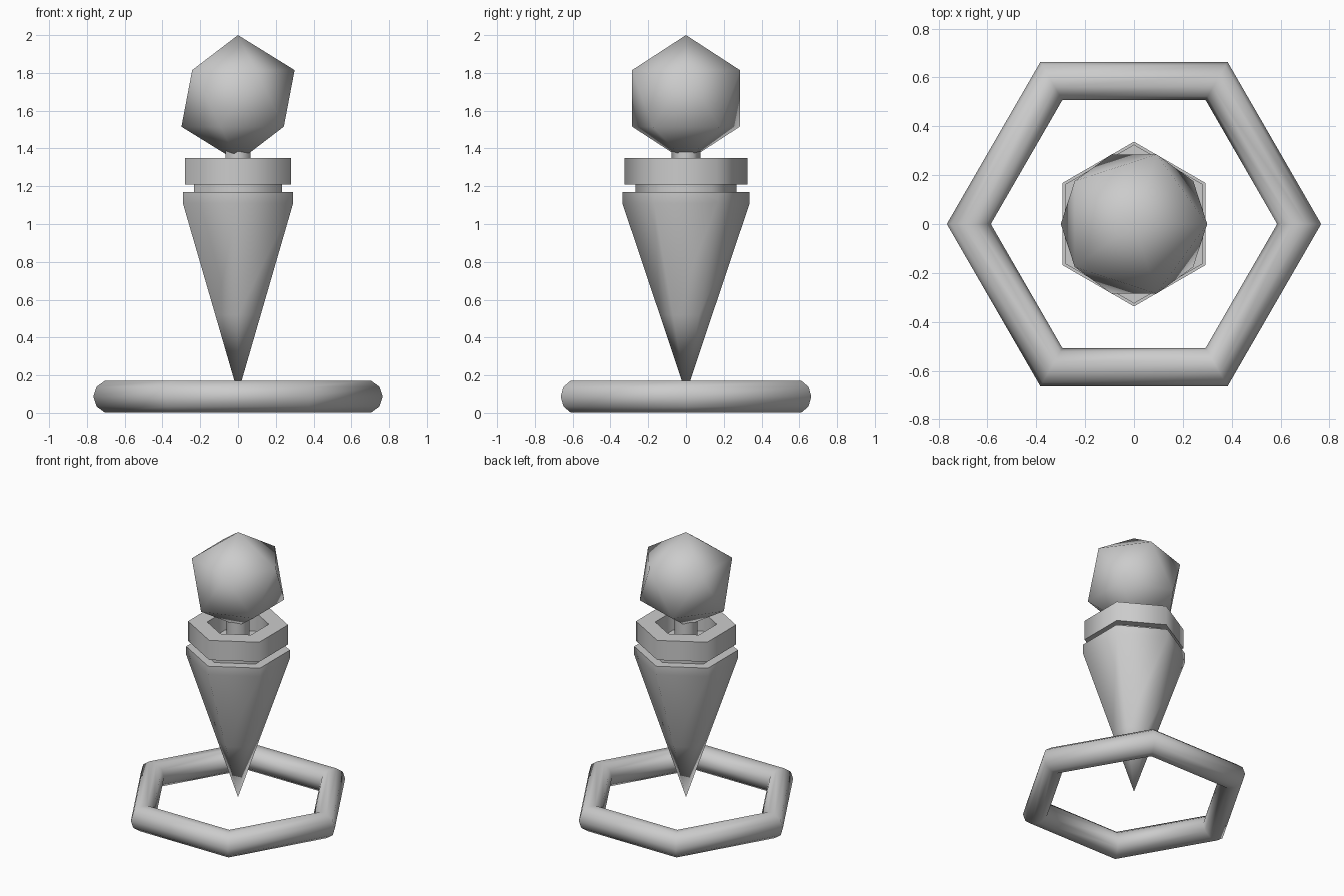
import bpy, bmesh
from math import pi, cos, sin, radians

if "Cube" in bpy.data.objects:
    bpy.data.objects.remove(bpy.data.objects["Cube"])

SIDES = 6


def smooth(obj):
    bpy.ops.object.select_all(action='DESELECT')
    obj.select_set(True)
    bpy.context.view_layer.objects.active = obj
    bpy.ops.object.shade_smooth_by_angle(angle=radians(65))


def lathe(name, profile, closed=False):
    """Six-sided lathe with corners on the +/-y axis; radius 0 makes a pole."""
    bm = bmesh.new()
    rings = []
    for r, z in profile:
        if r == 0:
            rings.append([bm.verts.new((0, 0, z))] * SIDES)
        else:
            rings.append([bm.verts.new((r * cos(pi / 2 + 2 * pi * i / SIDES),
                                        r * sin(pi / 2 + 2 * pi * i / SIDES), z))
                          for i in range(SIDES)])
    pairs = list(zip(rings, rings[1:]))
    if closed:
        pairs.append((rings[-1], rings[0]))
    for a, b in pairs:
        for i in range(SIDES):
            j = (i + 1) % SIDES
            corners = list(dict.fromkeys([a[i], a[j], b[j], b[i]]))
            bm.faces.new(corners)
    bmesh.ops.recalc_face_normals(bm, faces=bm.faces)
    mesh = bpy.data.meshes.new(name)
    bm.to_mesh(mesh)
    bm.free()
    obj = bpy.data.objects.new(name, mesh)
    bpy.context.collection.objects.link(obj)
    smooth(obj)
    return obj


# Ground ring around the point
bpy.ops.mesh.primitive_torus_add(major_segments=SIDES, minor_segments=10,
                                 major_radius=0.676, minor_radius=0.09,
                                 location=(0, 0, 0.0865))
ring = bpy.context.object
ring.name = "base_ring"
smooth(ring)

# Tapered body ending in a point
lathe("pointed_body", [(0, 0.105), (0.139, 0.52), (0.337, 1.11), (0.337, 1.17), (0, 1.17)])

# Recessed disc between body and collar
lathe("recessed_disc", [(0, 1.15), (0.268, 1.15), (0.268, 1.215), (0, 1.215)])

# Square-section collar
lathe("collar", [(0.2, 1.21), (0.325, 1.21), (0.325, 1.35), (0.2, 1.35)], closed=True)

# Neck rising through the collar
lathe("neck", [(0, 1.19), (0.076, 1.19), (0.076, 1.39), (0, 1.39)])

# Faceted head
bpy.ops.mesh.primitive_ico_sphere_add(subdivisions=1, radius=0.335, location=(0, 0, 1.665))
head = bpy.context.object
head.name = "head"
smooth(head)
